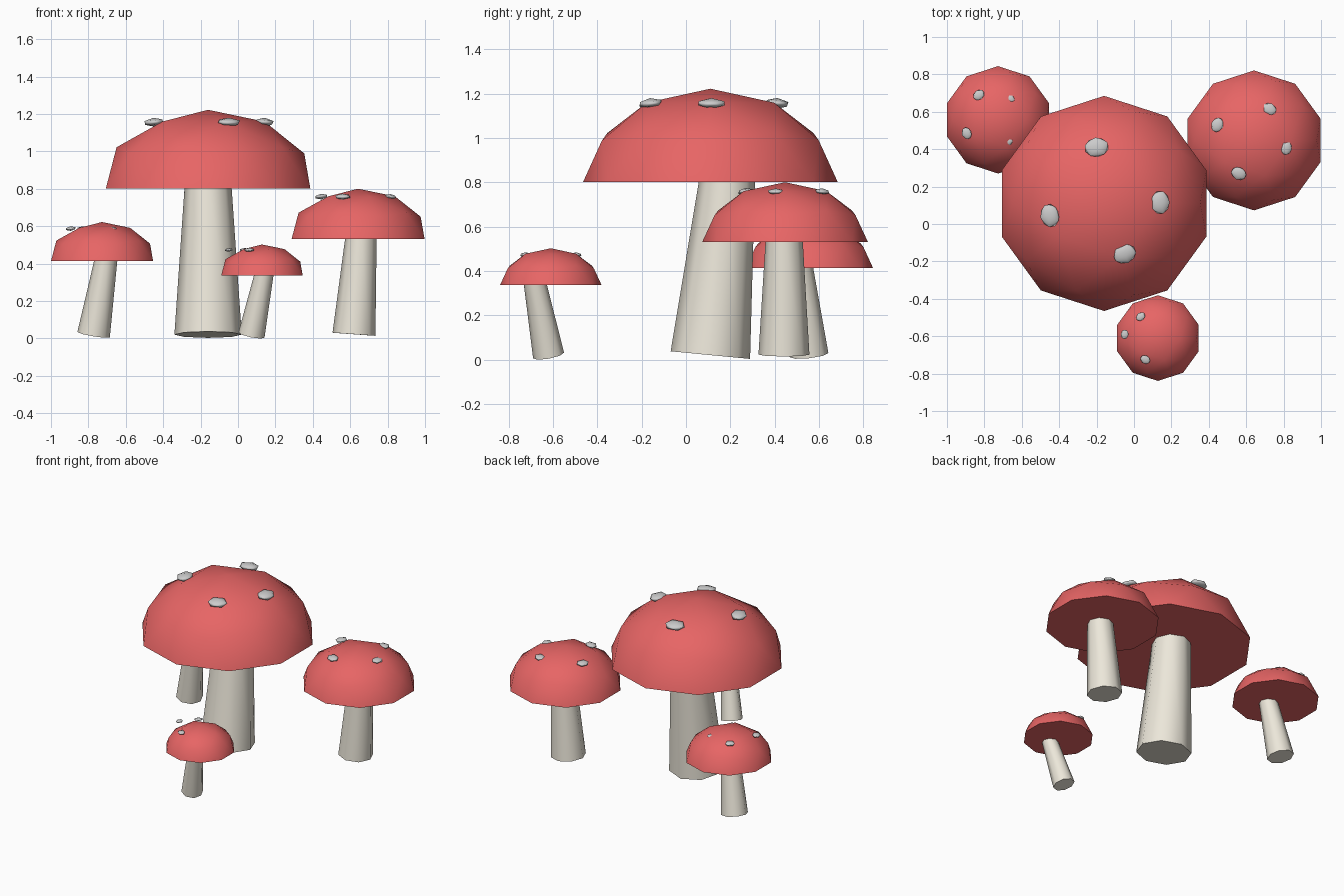
import bpy, bmesh, math
from mathutils import Vector

if "Cube" in bpy.data.objects:
    bpy.data.objects.remove(bpy.data.objects["Cube"])


def material(name, color):
    m = bpy.data.materials.new(name)
    m.diffuse_color = color
    m.use_nodes = True
    m.node_tree.nodes["Principled BSDF"].inputs["Base Color"].default_value = m.diffuse_color
    return m


RED = material("cap_red", (0.80, 0.13, 0.13, 1))
CREAM = material("stem_cream", (0.84, 0.80, 0.70, 1))


def finish(ob, name, mat=None):
    ob.name = name
    if mat:
        ob.data.materials.append(mat)


# Cap: upper half of a low-poly sphere with a flat underside
def cap(name, x, y, r, z0, z1):
    bpy.ops.mesh.primitive_ico_sphere_add(subdivisions=2, radius=1)
    ob = bpy.context.object
    bm = bmesh.new()
    bm.from_mesh(ob.data)
    low = [v for v in bm.verts if v.co.z < -0.05]
    bmesh.ops.delete(bm, geom=low, context='VERTS')
    bmesh.ops.holes_fill(bm, edges=[e for e in bm.edges if e.is_boundary], sides=0)
    for v in bm.verts:
        v.co = (v.co.x * r, v.co.y * r, v.co.z * (z1 - z0))
    bmesh.ops.recalc_face_normals(bm, faces=bm.faces[:])
    bm.to_mesh(ob.data)
    bm.free()
    ob.location = (x, y, z0)
    bpy.ops.object.shade_smooth_by_angle(angle=math.radians(50))
    finish(ob, name, RED)


# Stem: leaning, tapered eight-sided column
def stem(name, base, r0, top, r1):
    a, b = Vector(base), Vector(top)
    b += (b - a).normalized() * 0.02      # push slightly into the cap
    d = b - a
    bpy.ops.mesh.primitive_cone_add(vertices=8, radius1=r0, radius2=r1, depth=d.length)
    ob = bpy.context.object
    ob.location = (a + b) / 2
    # tilt without adding twist
    ob.rotation_mode = 'QUATERNION'
    ob.rotation_quaternion = Vector((0, 0, 1)).rotation_difference(d)
    bpy.ops.object.shade_smooth_by_angle(angle=math.radians(50))
    finish(ob, name, CREAM)


# Spot: flattened pebble, tipped a little outward from the cap centre
def spot(name, x, y, z, r, cx, cy):
    bpy.ops.mesh.primitive_ico_sphere_add(subdivisions=1, radius=1)
    ob = bpy.context.object
    ob.location = (x, y, z)
    ob.scale = (r * 0.85, r * 1.05, r * 0.36)
    ob.rotation_euler = (0, math.radians(6), math.atan2(y - cy, x - cx))
    bpy.ops.object.shade_smooth_by_angle(angle=math.radians(50))
    finish(ob, name)


# name: cap (x, y, radius, rim z, top z), stem (base, r, top, r), spots (z, [(x, y, r)])
MUSHROOMS = {
    "large": ((-0.16, 0.11, 0.575, 0.80, 1.222),
              ((-0.16, 0.11, 0.02), 0.18, (-0.16, 0.185, 0.80), 0.125),
              (1.156, [(-0.20, 0.41, 0.068), (-0.45, 0.045, 0.066),
                       (0.14, 0.115, 0.066), (-0.05, -0.16, 0.066)])),
    "right": ((0.642, 0.447, 0.374, 0.53, 0.80),
              ((0.62, 0.442, 0.022), 0.115, (0.657, 0.443, 0.53), 0.083),
              (0.758, [(0.445, 0.53, 0.042), (0.725, 0.615, 0.04),
                       (0.815, 0.405, 0.038), (0.56, 0.27, 0.044)])),
    "left": ((-0.727, 0.557, 0.287, 0.413, 0.622),
             ((-0.772, 0.555, 0.02), 0.088, (-0.707, 0.512, 0.413), 0.06),
             (0.587, [(-0.83, 0.69, 0.034), (-0.66, 0.67, 0.024),
                      (-0.67, 0.44, 0.024), (-0.895, 0.485, 0.034)])),
    "small": ((0.128, -0.61, 0.229, 0.336, 0.502),
              ((0.072, -0.62, 0.018), 0.071, (0.138, -0.68, 0.336), 0.05),
              (0.473, [(0.035, -0.495, 0.028), (-0.05, -0.59, 0.027),
                       (0.06, -0.725, 0.029)])),
}

for key, (c, s, (z, spots)) in MUSHROOMS.items():
    cap(key + "_cap", *c)
    stem(key + "_stem", *s)
    for i, (x, y, r) in enumerate(spots):
        spot(f"{key}_spot_{i + 1}", x, y, z, r, c[0], c[1])
